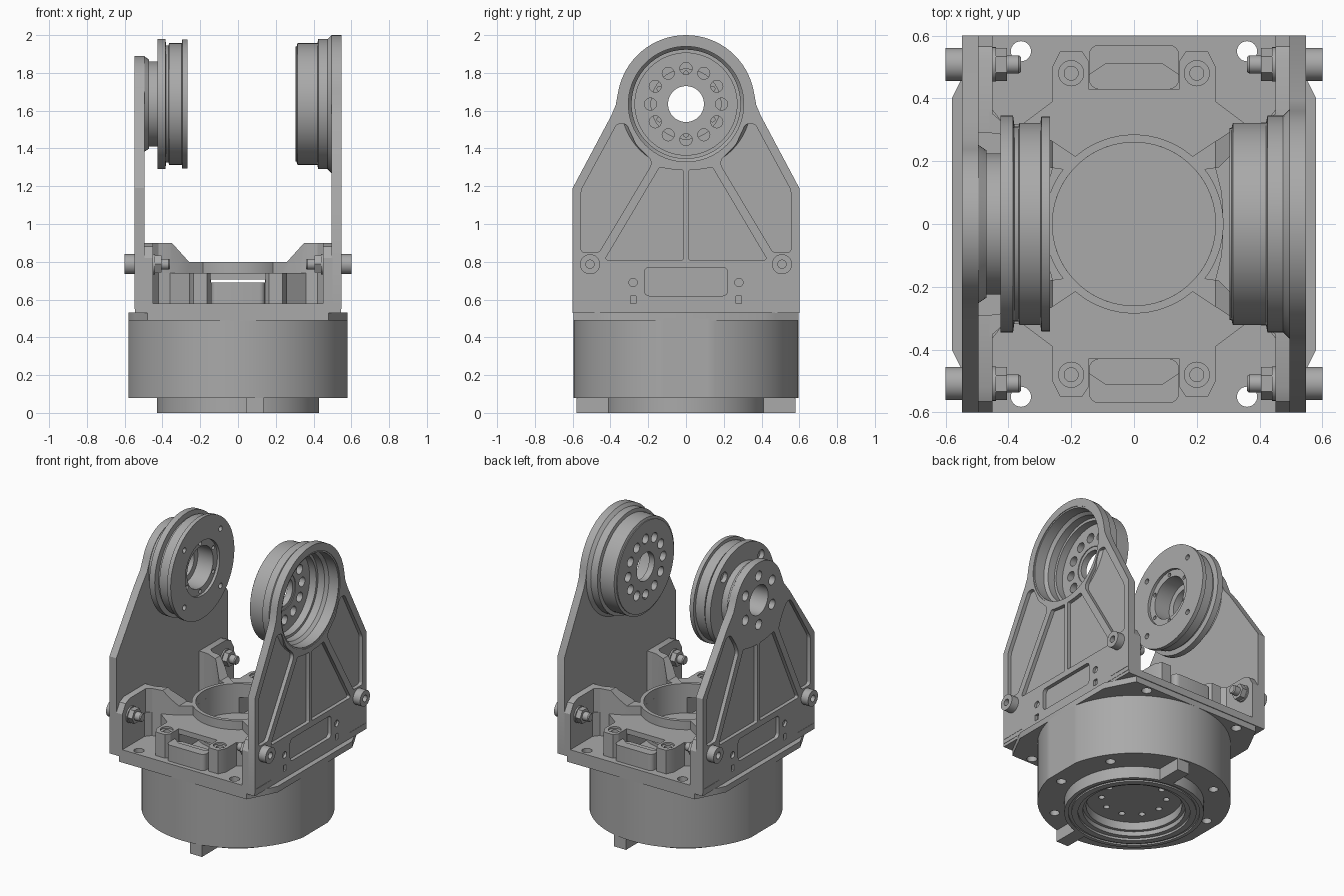
import bpy, bmesh, math

if "Cube" in bpy.data.objects:
    bpy.data.objects.remove(bpy.data.objects["Cube"])

GREY = bpy.data.materials.new("machined_grey")
GREY.diffuse_color = (0.4, 0.4, 0.4, 1)
GREY.use_nodes = True
GREY.node_tree.nodes["Principled BSDF"].inputs["Base Color"].default_value = GREY.diffuse_color
ZC = 1.635  # height of the tilt axis


def place(axis, u, v, h):
    """Map a flat (u, v) point at depth h to space, with h along the axis."""
    return {"x": (h, u, v), "y": (u, h, v), "z": (u, v, h)}[axis]


def finish(name, bm):
    bmesh.ops.remove_doubles(bm, verts=bm.verts, dist=1e-5)
    bmesh.ops.recalc_face_normals(bm, faces=bm.faces)
    me = bpy.data.meshes.new(name)
    bm.to_mesh(me)
    bm.free()
    ob = bpy.data.objects.new(name, me)
    bpy.context.collection.objects.link(ob)
    me.materials.append(GREY)
    return ob


def prism(name, axis, pts, a, b, r=0):
    """Extrude a polygon from a to b, with optional rounded corners."""
    bm = bmesh.new()
    bm.faces.new([bm.verts.new(place(axis, u, v, a)) for u, v in pts])
    if r:
        bmesh.ops.bevel(bm, geom=bm.verts[:], offset=r, segments=4, profile=0.5,
                        affect='VERTICES', clamp_overlap=True)
    res = bmesh.ops.extrude_face_region(bm, geom=bm.faces[:])
    vs = [g for g in res["geom"] if isinstance(g, bmesh.types.BMVert)]
    bmesh.ops.translate(bm, verts=vs, vec=place(axis, 0, 0, b - a))
    return finish(name, bm)


def lathe(name, axis, prof, c=(0, 0), n=72):
    """Turn a closed (radius, height) profile about an axis through c."""
    bm = bmesh.new()
    rings = []
    for r, h in prof:
        if r == 0:
            rings.append([bm.verts.new(place(axis, c[0], c[1], h))] * n)
        else:
            rings.append([bm.verts.new(place(axis, c[0] + r * math.cos(2 * math.pi * i / n),
                                             c[1] + r * math.sin(2 * math.pi * i / n), h))
                          for i in range(n)])
    for k in range(len(rings)):
        p, q = rings[k], rings[(k + 1) % len(rings)]
        for i in range(n):
            j = (i + 1) % n
            vs = list(dict.fromkeys((p[i], p[j], q[j], q[i])))
            if len(vs) > 2:
                bm.faces.new(vs)
    return finish(name, bm)


def cyl(name, axis, r, a, b, c=(0, 0), n=32):
    return lathe(name, axis, [(0, a), (r, a), (r, b), (0, b)], c, n)


def circle_of_holes(axis, count, radius, r, a, b, c=(0, 0), start=0, n=20):
    return [cyl("hole", axis, r, a, b, (c[0] + radius * math.cos(math.radians(start) + 2 * math.pi * i / count),
                                        c[1] + radius * math.sin(math.radians(start) + 2 * math.pi * i / count)), n)
            for i in range(count)]


def cut(ob, cutters):
    for c in cutters:
        m = ob.modifiers.new("cut", 'BOOLEAN')
        m.operation, m.solver, m.object = 'DIFFERENCE', 'EXACT', c
        bpy.context.view_layer.objects.active = ob
        bpy.ops.object.modifier_apply(modifier=m.name)
        bpy.data.objects.remove(c)
    return ob


def rect(u0, u1, v0, v1):
    return [(u0, v0), (u1, v0), (u1, v1), (u0, v1)]


def flip(pts, su, sv=1):
    return [(u * su, v * sv) for u, v in pts]


def both(pts):
    """Complete a half outline (u > 0) with its mirror image."""
    return pts + [(-u, v) for u, v in reversed(pts) if abs(u) > 1e-6]


QUADS = [(sx, sy) for sx in (1, -1) for sy in (1, -1)]

# motor housing with a stepped, recessed bottom ring
housing = lathe("motor_housing", "z", [
    (0, .5), (.595, .5), (.595, .08), (.43, .08), (.43, 0), (.405, 0), (.405, .01), (.385, .01),
    (.385, 0), (.345, 0), (.345, .015), (.315, .015), (.315, .045), (.295, .045), (.295, .1), (0, .1)], n=96)
cut(housing, [prism("flat", "z", rect(*s, -.7, .7), -.1, .6) for s in ((.58, .7), (-.7, -.58))]
    + circle_of_holes("z", 8, .51, .03, .07, .12, start=33.5)
    + circle_of_holes("z", 10, .2, .02, .05, .14))
for s in (1, -1):
    prism("bottom_tab", "z", rect(.045, .135, *sorted((s * .41, s * .58))), 0, .09)

# flange and square base plate with corner through holes
flange = prism("flange", "z", both([(.48, -.595), (.545, -.47), (.58, -.4), (.58, .4), (.545, .47), (.48, .595)]), .49, .531)
base = prism("base_plate", "z", rect(-.545, .545, -.6, .6), .53, .58)
for part in (flange, base):
    cut(part, [cyl("hole", "z", .032, .4, .7, (sx * .36, sy * .55)) for sx, sy in QUADS])
cyl("hub_floor", "z", .262, .57, .6, n=64)

# cast hub: arms, screw bosses, round opening and a tunnel running front to back
quarter = [(.285, 0), (.28, .1), (.26, .18), (.34, .25), (.42, .29), (.455, .31), (.455, .37), (.42, .325), (.36, .315),
           (.26, .39), (.26, .5), (.235, .55), (.165, .55), (.145, .52), (.145, .43)]
half = [(x, -y) for x, y in reversed(quarter[1:])] + quarter
hub = prism("hub_casting", "z", both(half), .575, .74)
cut(hub, [cyl("bore", "z", .26, .5, .9, n=64), prism("tunnel", "z", rect(-.144, .144, -.7, .7), .5, .705)]
    + [lathe("socket", "z", [(0, .76), (.04, .76), (.04, .728), (.022, .728), (.022, .69), (0, .69)],
             (sx * .2, sy * .48), 24) for sx, sy in QUADS])
lathe("hub_ring", "z", [(.26, .705), (.285, .705), (.285, .8), (.26, .8)])
for s in (1, -1):
    pad = prism("cable_pad", "z", flip(rect(-.143, .143, .43, .57), 1, s), .575, .69, .03)
    cut(pad, [prism("recess", "z", flip([(-.15, .47), (-.09, .51), (.09, .51), (.15, .47), (.15, .4), (-.15, .4)], 1, s), .66, .75)])

# sloping arms, upright tabs and clamp bolts at the four corners
arm = [(.2, .17), (.27, .18), (.34, .25), (.42, .285), (.46, .29), (.46, .36), (.42, .325), (.36, .315), (.3, .29), (.17, .205)]
for sx, sy in QUADS:
    web = prism("corner_arm", "z", flip(arm, sx, sy), .6, .9)
    cut(web, [prism("slope", "y", flip([(.05, .8), (.26, .8), (.35, .9), (.35, .95), (.05, .95)], sx), -.6, .6)])
    prism("corner_tab", "x", flip([(.29, .575), (.6, .575), (.6, .82), (.565, .88), (.52, .9), (.29, .9)], sy), sx * .45, sx * .5)
    c = (sy * .508, .787)
    lathe("clamp_bolt", "x", [(0, sx * h) if r == 0 else (r, sx * h) for r, h in (
        (0, .36), (.024, .36), (.029, .367), (.029, .54), (.053, .54), (.053, .6), (.022, .6), (.022, .57), (0, .57))], c, 32)
    cyl("clamp_nut", "x", .052, sx * .405, sx * .44, c, 6)
    cyl("washer", "x", .055, sx * .44, sx * .452, c)


def side_plate(name, s, shoulder, radius, start, pockets, opening):
    """Tapered upright with a round head and pockets milled in the outer face."""
    arc = [(radius * math.cos(math.radians(a)), ZC + radius * math.sin(math.radians(a)))
           for a in [start + (90 - start) * i / 16 for i in range(17)]]
    arc[-1] = (0, ZC + radius)
    ob = prism(name, "x", both([(.6, .55), (.6, 1.19)] + shoulder + arc), s * .495, s * .547)
    cuts = [cyl("opening", "x", opening, s * .4, s * .6, (0, ZC), 72),
            prism("pocket", "x", rect(-.22, .22, .62, .77), s * .522, s * .6, .025)]
    for m in (1, -1):
        cuts += [prism("pocket", "x", flip(p, m), s * .522, s * .6, .02) for p in pockets]
        cuts += [cyl("hole", "x", .022, s * .53, s * .6, (m * .28, .69), 16),
                 prism("notch", "x", flip(rect(.265, .295, .58, .62), m), s * .53, s * .6),
                 prism("slot", "x", flip(rect(.42, .595, .573, .579), m), s * .535, s * .6)]
    return cut(ob, cuts)


# right upright with its open drum
side_plate("right_upright", 1, [(.395, 1.575), (.372, 1.63)], .365, 10, [
    [(.555, .85), (.555, 1.18), (.365, 1.53), (.315, 1.53), (.265, 1.42), (.185, 1.34), (.185, 1.31), (.46, .85)],
    [(.015, .81), (.015, 1.285), (.08, 1.29), (.14, 1.3), (.425, .82), (.42, .81)]], .315)
drum = lathe("right_drum", "x", [
    (.33, .542), (.365, .495), (.345, .475), (.345, .425), (.322, .42), (.322, .315), (.305, .31), (.305, .304),
    (.095, .304), (.095, .345), (.12, .345), (.12, .35), (.27, .35), (.27, .40), (.288, .40), (.288, .45),
    (.305, .47), (.305, .542)], (0, ZC))
cut(drum, circle_of_holes("x", 12, .188, .032, .28, .4, (0, ZC)))

# left upright with its grooved pulley drum
plate = side_plate("left_upright", -1, [(.335, 1.57), (.27, 1.65)], .255, 20, [
    [(.555, .85), (.555, 1.18), (.345, 1.51), (.3, 1.51), (.24, 1.42), (.215, 1.36), (.46, .85)],
    [(.015, .81), (.015, 1.34), (.08, 1.345), (.165, 1.36), (.425, .82), (.42, .81)]], .1)
cut(plate, circle_of_holes("x", 6, .165, .033, -.6, -.4, (0, ZC), 30))
pulley = lathe("left_pulley", "x", [
    (.1, -.51), (.255, -.5), (.235, -.47), (.225, -.47), (.225, -.425), (.345, -.425), (.345, -.385), (.31, -.38),
    (.31, -.368), (.322, -.365), (.322, -.298), (.342, -.295), (.342, -.267), (.185, -.267), (.185, -.285),
    (.14, -.285), (.14, -.40), (.1, -.40)], (0, ZC))
cut(pulley, circle_of_holes("x", 4, .28, .035, -.45, -.395, (0, ZC), 45)
    + circle_of_holes("x", 4, .275, .018, -.3, -.2, (0, ZC), 45)
    + circle_of_holes("x", 6, .162, .013, -.31, -.2, (0, ZC), 30)
    + circle_of_holes("x", 6, .165, .033, -.56, -.45, (0, ZC), 30))

# smooth the turned surfaces, keeping the edges crisp
for ob in bpy.context.collection.objects:
    bpy.ops.object.select_all(action='DESELECT')
    ob.select_set(True)
    bpy.context.view_layer.objects.active = ob
    bpy.ops.object.shade_smooth_by_angle(angle=math.radians(30))
